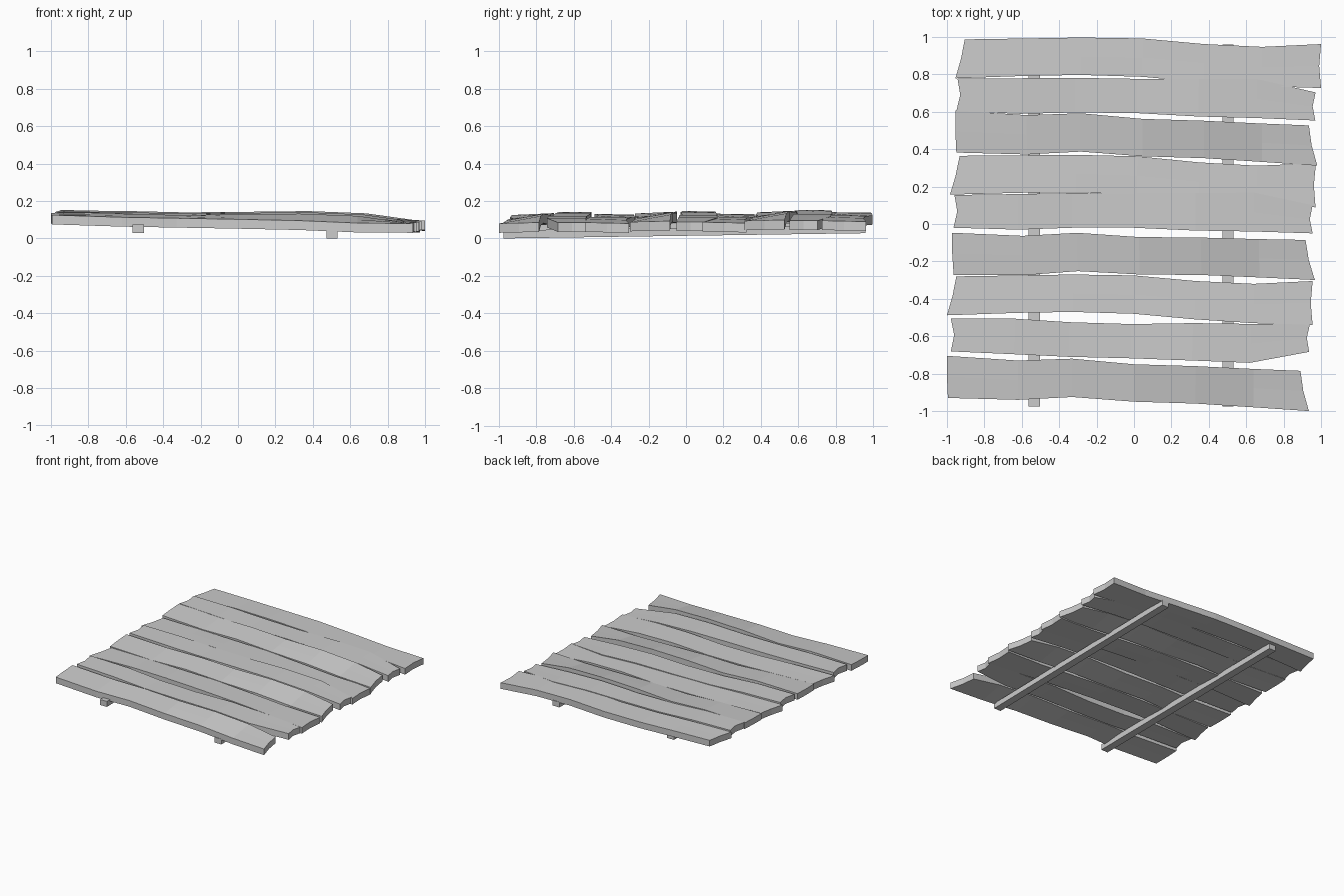
import bpy, bmesh
from math import cos, sin

if "Cube" in bpy.data.objects:
    bpy.data.objects.remove(bpy.data.objects["Cube"])

THICK = 0.05
INNER_X = [-0.62, -0.33, 0.0, 0.33, 0.64]   # stations between the plank ends

# Three plank shapes: front / back edge y and top height z at 7 stations.
# "left" and "right" hold the end x positions at front, middle, back.
WIDE = dict(left=(-0.995, -1.0, -1.0), right=(0.935, 0.905, 0.89),
            front=[-0.93, -0.94, -0.925, -0.95, -0.96, -0.98, -1.0],
            back=[-0.705, -0.73, -0.72, -0.75, -0.76, -0.775, -0.785],
            zf=[0.125, 0.113, 0.108, 0.102, 0.095, 0.082, 0.08],
            zb=[0.135, 0.132, 0.125, 0.128, 0.132, 0.12, 0.085])
NARROW = dict(left=(-0.965, -0.945, -0.96), right=(0.955, 0.94, 0.955),
              front=[-0.02, -0.03, -0.02, -0.02, -0.035, -0.04, -0.05],
              back=[0.155, 0.16, 0.165, 0.163, 0.165, 0.168, 0.10],
              zf=[0.142, 0.135, 0.122, 0.118, 0.12, 0.108, 0.085],
              zb=[0.14, 0.135, 0.122, 0.118, 0.12, 0.108, 0.085])
CURVED = dict(left=(-1.0, -0.97, -0.95), right=(0.955, 0.945, 0.955),
              front=[-0.488, -0.475, -0.47, -0.48, -0.51, -0.53, -0.54],
              back=[-0.28, -0.275, -0.27, -0.275, -0.305, -0.32, -0.305],
              zf=[0.13, 0.13, 0.122, 0.115, 0.115, 0.105, 0.085],
              zb=[0.128, 0.122, 0.115, 0.112, 0.11, 0.098, 0.08])


def finish(bm, name):
    bmesh.ops.recalc_face_normals(bm, faces=bm.faces)
    mesh = bpy.data.meshes.new(name)
    bm.to_mesh(mesh)
    bm.free()
    bpy.context.collection.objects.link(bpy.data.objects.new(name, mesh))


def plank(name, s, dx=0, dy=0, dz=0, rot=0, flip=1):
    bm = bmesh.new()
    grid = []
    for i in range(7):
        xs = s["left"] if i == 0 else s["right"] if i == 6 else (INNER_X[i - 1],) * 3
        col = []
        for x, t in zip(xs, (0, 0.5, 1)):
            y = (s["front"][i] * (1 - t) + s["back"][i] * t) * flip
            z = s["zf"][i] * (1 - t) + s["zb"][i] * t + dz
            col.append(bm.verts.new((x * cos(rot) - y * sin(rot) + dx,
                                     x * sin(rot) + y * cos(rot) + dy, z)))
        grid.append(col)
    faces = [bm.faces.new((grid[i][j], grid[i + 1][j], grid[i + 1][j + 1], grid[i][j + 1]))
             for i in range(6) for j in range(2)]
    # thicken downwards
    ext = bmesh.ops.extrude_face_region(bm, geom=faces, use_keep_orig=True)
    new = [g for g in ext["geom"] if isinstance(g, bmesh.types.BMVert)]
    bmesh.ops.translate(bm, verts=new, vec=(0, 0, -THICK))
    finish(bm, name)


def beam(name, x0, x1, y0, y1, z_front, z_back, h):
    bm = bmesh.new()
    ends = [[bm.verts.new((x, y, z + dz)) for x, dz in
             ((x0, 0), (x1, 0), (x1, h), (x0, h))]
            for y, z in ((y0, z_front), (y1, z_back))]
    a, b = ends
    bm.faces.new(a)
    bm.faces.new(b)
    for k in range(4):
        n = (k + 1) % 4
        bm.faces.new((a[k], a[n], b[n], b[k]))
    finish(bm, name)


# Planks, front to back
plank("plank_1", WIDE)
plank("plank_2", NARROW, dx=-0.015, dy=-0.555, rot=-0.03, flip=-1)
plank("plank_3", CURVED)
plank("plank_4", WIDE, dx=0.01, dy=0.68, dz=0.008, rot=0.022)
plank("plank_5", NARROW, dz=0.004)
plank("plank_6", CURVED, dx=0.02, dy=0.637, dz=0.002, rot=-0.008)
plank("plank_7", WIDE, dx=0.045, dy=1.312, dz=0.014)
plank("plank_8", NARROW, dx=0.015, dy=0.613, dz=0.01, rot=-0.01)
plank("plank_9", CURVED, dx=0.045, dy=1.267, dz=0.01)

# Two cross beams underneath
beam("left_beam", -0.563, -0.502, -0.975, 0.96, 0.03, 0.04, 0.045)
beam("right_beam", 0.472, 0.532, -0.975, 0.96, 0.0, 0.028, 0.043)
